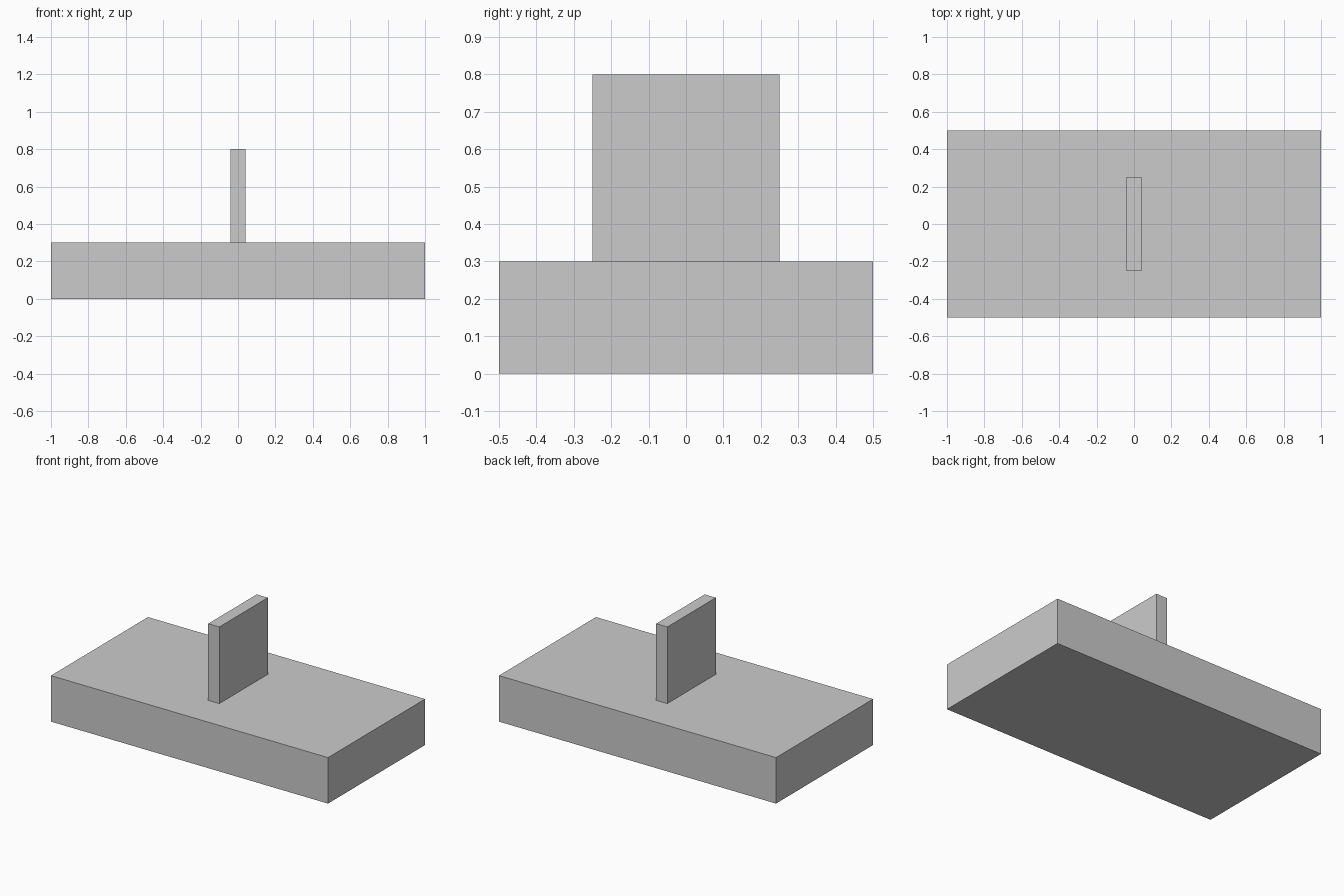
import bpy

if "Cube" in bpy.data.objects:
    bpy.data.objects.remove(bpy.data.objects["Cube"])


def box(name, size, z_bottom):
    """Axis-aligned box centred on x and y, resting at z_bottom."""
    bpy.ops.mesh.primitive_cube_add(size=1, location=(0, 0, z_bottom + size[2] / 2))
    obj = bpy.context.object
    obj.name = name
    obj.scale = size
    bpy.ops.object.transform_apply(location=False, rotation=False, scale=True)
    return obj


# Wide slab and the thin upright plate standing on its centre
box("base_slab", (2.0, 1.0, 0.3), 0.0)
box("upright_plate", (0.08, 0.5, 0.5), 0.3)
